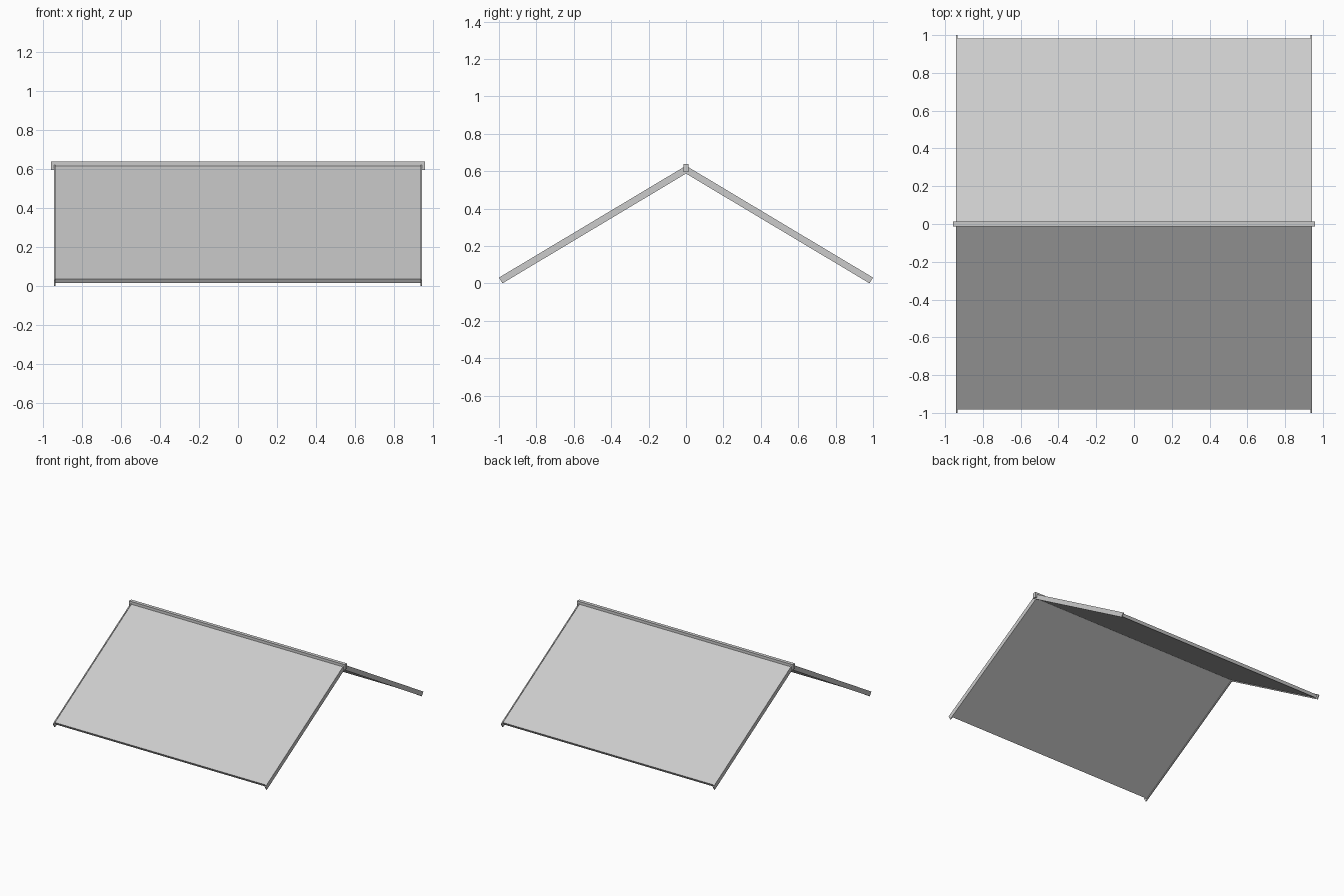
import bpy, bmesh, math
from mathutils import Vector

if "Cube" in bpy.data.objects:
    bpy.data.objects.remove(bpy.data.objects["Cube"])

ANGLE = math.atan(0.598)
DOWN = Vector((math.cos(ANGLE), math.sin(ANGLE)))      # direction up the slope (y, z)
NORM = Vector((math.sin(ANGLE), -math.cos(ANGLE)))     # into the roof thickness


def slope_profile(eave, thick):
    """Closed section of one slope: square-cut eave, mitred at the ridge."""
    top = Vector(eave)
    low = top + NORM * thick
    rise = lambda p: p.y - p.x * math.tan(ANGLE)
    return [tuple(top), tuple(low), (0, rise(low)), (0, rise(top))]


def extrude_x(name, profile, x0, x1, flip=False):
    s = -1 if flip else 1
    bm = bmesh.new()
    a = [bm.verts.new((x0, s * y, z)) for y, z in profile]
    b = [bm.verts.new((x1, s * y, z)) for y, z in profile]
    n = len(profile)
    bm.faces.new(a)
    bm.faces.new(b[::-1])
    for i in range(n):
        j = (i + 1) % n
        bm.faces.new((a[i], b[i], b[j], a[j]))
    bmesh.ops.recalc_face_normals(bm, faces=bm.faces)
    mesh = bpy.data.meshes.new(name)
    bm.to_mesh(mesh)
    bm.free()
    obj = bpy.data.objects.new(name, mesh)
    bpy.context.collection.objects.link(obj)
    return obj


panel = slope_profile((-0.981, 0.037), 0.024)
board = slope_profile((-1.0, 0.031), 0.036)

for side, flip in (("front", False), ("back", True)):
    # Roof slope
    extrude_x(side + "_roof_panel", panel, -0.935, 0.935, flip)
    # Trim boards along the gable edges
    extrude_x(side + "_left_gable_board", board, -0.943, -0.935, flip)
    extrude_x(side + "_right_gable_board", board, 0.935, 0.943, flip)

# Ridge beam
w = 0.014
extrude_x("ridge_beam", [(-w, 0.595), (w, 0.595), (w, 0.637), (-w, 0.637)], -0.957, 0.957)
